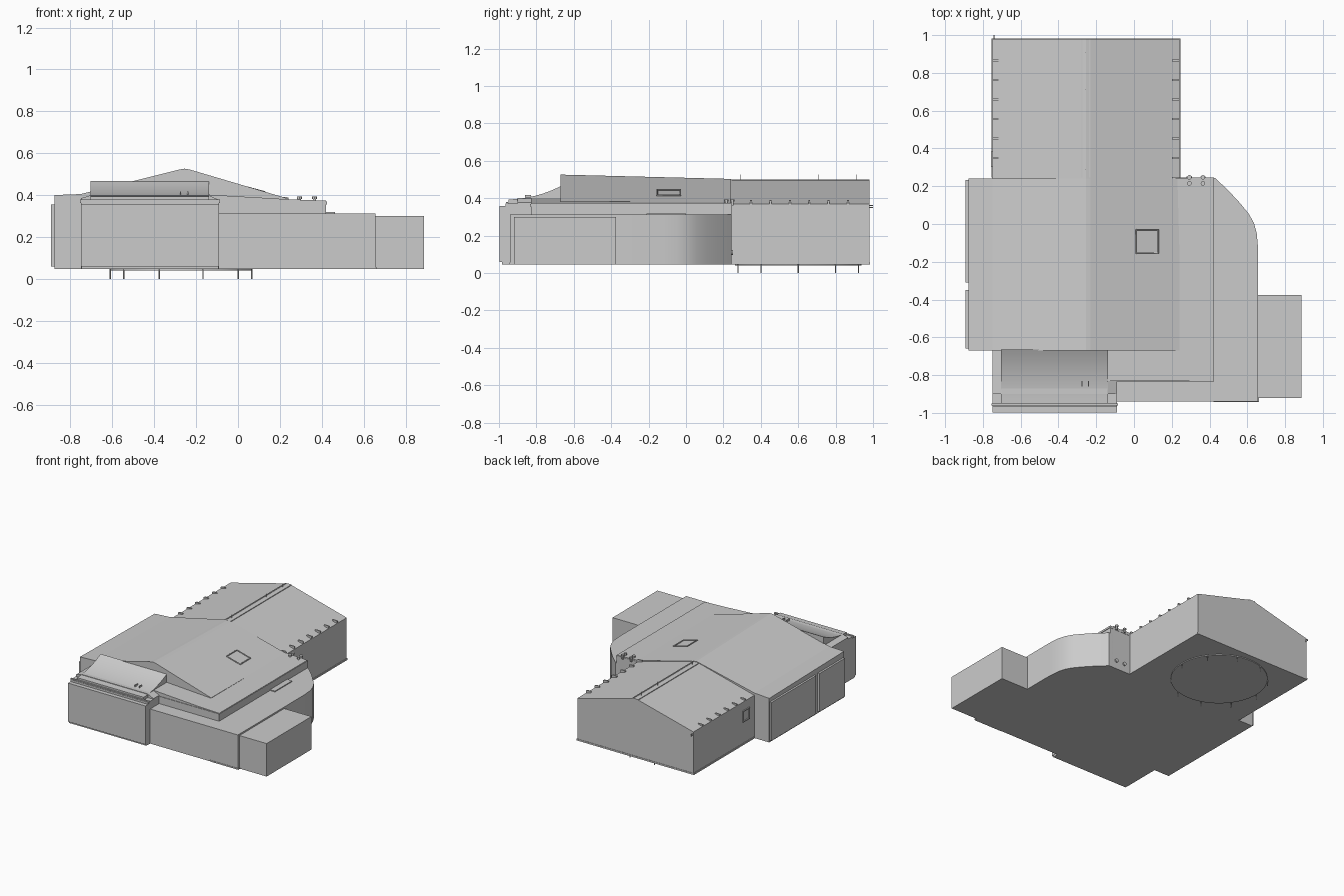
import bpy, bmesh, math
from mathutils import Vector

if "Cube" in bpy.data.objects:
    bpy.data.objects.remove(bpy.data.objects["Cube"])


def loft(name, a, b):
    """Closed solid between two matching loops of 3D points."""
    bm = bmesh.new()
    va = [bm.verts.new(p) for p in a]
    vb = [bm.verts.new(p) for p in b]
    n = len(a)
    bm.faces.new(va)
    bm.faces.new(vb)
    for i in range(n):
        j = (i + 1) % n
        bm.faces.new((va[i], va[j], vb[j], vb[i]))
    bmesh.ops.recalc_face_normals(bm, faces=bm.faces)
    me = bpy.data.meshes.new(name)
    bm.to_mesh(me)
    bm.free()
    ob = bpy.data.objects.new(name, me)
    bpy.context.collection.objects.link(ob)
    return ob


def along_y(name, pts, y0, y1, pts2=None):
    return loft(name, [(x, y0, z) for x, z in pts], [(x, y1, z) for x, z in (pts2 or pts)])


def along_x(name, pts, x0, x1):
    return loft(name, [(x0, y, z) for y, z in pts], [(x1, y, z) for y, z in pts])


def along_z(name, pts, z0, z1):
    return loft(name, [(x, y, z0) for x, y in pts], [(x, y, z1) for x, y in pts])


def box(name, x0, x1, y0, y1, z0, z1):
    return along_z(name, [(x0, y0), (x1, y0), (x1, y1), (x0, y1)], z0, z1)


def rod(name, p, q, r, n=12):
    p, q = Vector(p), Vector(q)
    d = q - p
    bpy.ops.mesh.primitive_cylinder_add(vertices=n, radius=r, depth=d.length, location=(p + q) / 2)
    ob = bpy.context.object
    ob.name = name
    ob.rotation_euler = d.to_track_quat('Z', 'Y').to_euler()
    bpy.ops.object.shade_smooth_by_angle()
    return ob


def smooth(ob):
    bpy.ops.object.select_all(action='DESELECT')
    ob.select_set(True)
    bpy.context.view_layer.objects.active = ob
    bpy.ops.object.shade_smooth_by_angle()


B = 0.046  # underside height

# Rear hall with gable roof
along_y("rear_hall", [(-.75, B), (.24, B), (.24, .37), (-.23, .495), (-.255, .5), (-.28, .495), (-.75, .375)], .20, .98)
box("rear_plinth", -.755, .245, .245, .983, B, .058)

# Main hall, its ridge rising towards the front
along_y("main_hall",
        [(-.877, B), (.24, B), (.24, .383), (-.23, .522), (-.255, .526), (-.28, .522), (-.75, .405), (-.877, .40)], -.67, .24,
        [(-.877, B), (.24, B), (.24, .378), (-.23, .499), (-.255, .503), (-.28, .499), (-.75, .393), (-.877, .385)])

# Shallow-roofed upper storey on the east side
along_y("east_upper_storey", [(-.14, B), (.42, B), (.42, .373), (.24, .38), (-.14, .402)], -.83, .243)
box("east_fascia", -.09, .424, -.834, .245, .355, .37)

# Lower storey with a rounded north-east corner
arc = [(.657, -.13), (.65, -.05), (.635, .005), (.607, .055), (.56, .112), (.50, .177), (.43, .243)]
low = along_z("lower_storey", [(-.12, .2), (-.12, -.94), (.657, -.94)] + arc + [(.40, .243)], B, .312)
smooth(low)
box("east_annex", .65, .888, -.92, -.375, B, .30)
box("annex_step", .42, .662, -.943, -.80, B, .056)
box("lower_roof_hatch", .42, .462, -.21, .0, .30, .319)

# Front block with stepped parapet
box("front_block", -.75, -.09, -.965, -.66, B, .372)
box("front_wall", -.75, -.09, -.997, -.95, .06, .357)
box("front_plinth", -.748, -.092, -.985, -.94, B, .062)
box("front_cornice", -.755, -.085, -.962, -.951, .362, .38)
along_y("front_roof", [(-.75, .36), (-.09, .36), (-.09, .376), (-.14, .40), (-.70, .40), (-.75, .385)], -.90, -.66,)

# Concave sweeping front roof
curve = []
for i in range(13):
    t = i / 12
    curve.append((-.95 + .285 * t, .393 + .012 * t + .062 * t ** 2.2))
smooth(along_x("sweeping_roof", curve + [(-.665, .37), (-.95, .37)], -.705, -.138))
for x in (-.275, -.24):
    box("roof_fin", x - .003, x + .003, -.86, -.83, .40, .418)

# West wall panels
box("west_panel_front", -.892, -.87, -.66, -.35, .06, .355)
box("west_panel_rear", -.892, -.87, -.31, .232, .06, .355)

# Ridge strips and ridge pins
for x in (-.277, -.233):
    box("ridge_strip", x - .004, x + .004, .245, .98, .49, .50)
for y in (.29, .71, .91):
    rod("ridge_pin", (-.255, y, .495), (-.255, y, .526), .002, 6)

# Eave brackets along both sides of the rear hall
for k in range(7):
    y = .245 + .1035 * k
    for s in (-1, 1):
        if k == 0 and s < 0:
            continue
        c = -.255
        along_y("eave_bracket", [(c + s * .495, .365), (c + s * .495, .388), (c + s * .485, .391),
                                 (c + s * .455, .391), (c + s * .455, .375)], y - .005, y + .005)


# Square frames: skylight on the east slope and window on the west wall
def slope(x):
    return .383 + (.24 - x) * .267


for x in (.012, .128):
    rod("skylight_side", (x, -.155, slope(x) + .002), (x, -.03, slope(x) + .002), .004, 8)
for y in (-.155, -.03):
    rod("skylight_end", (.012, y, slope(.012) + .002), (.128, y, slope(.128) + .002), .004, 8)
for y in (.305, .38):
    box("window_side", -.757, -.745, y - .004, y + .004, .225, .305)
for z in (.225, .305):
    box("window_rail", -.757, -.745, .301, .384, z - .004, z + .004)

# Roof vents and wall lamps at the north-east corner
for x in (.293, .365):
    for y in (.215, .247):
        rod("roof_vent_stem", (x, y, .36), (x, y, .385), .008)
        rod("roof_vent_cap", (x, y, .382), (x, y, .394), .012)
    rod("wall_lamp", (x, .24, .11), (x, .252, .11), .014)

# Short spouts at the rear corner
for z in (.35, .36):
    rod("rear_spout", (-.742, .97, z), (-.742, 1.0, z), .003, 8)

# Round base ring with ten short pegs
cx, cy, r = -.272, .60, .338
smooth(along_z("base_disc", [(cx + r * math.cos(i * math.pi / 32), cy + r * math.sin(i * math.pi / 32))
                             for i in range(64)], .040, .05))
for i in range(10):
    a = i * math.pi / 5
    x, y = cx + r * math.cos(a), cy + r * math.sin(a)
    rod("base_peg", (x, y, 0), (x, y, .05), .003, 8)
